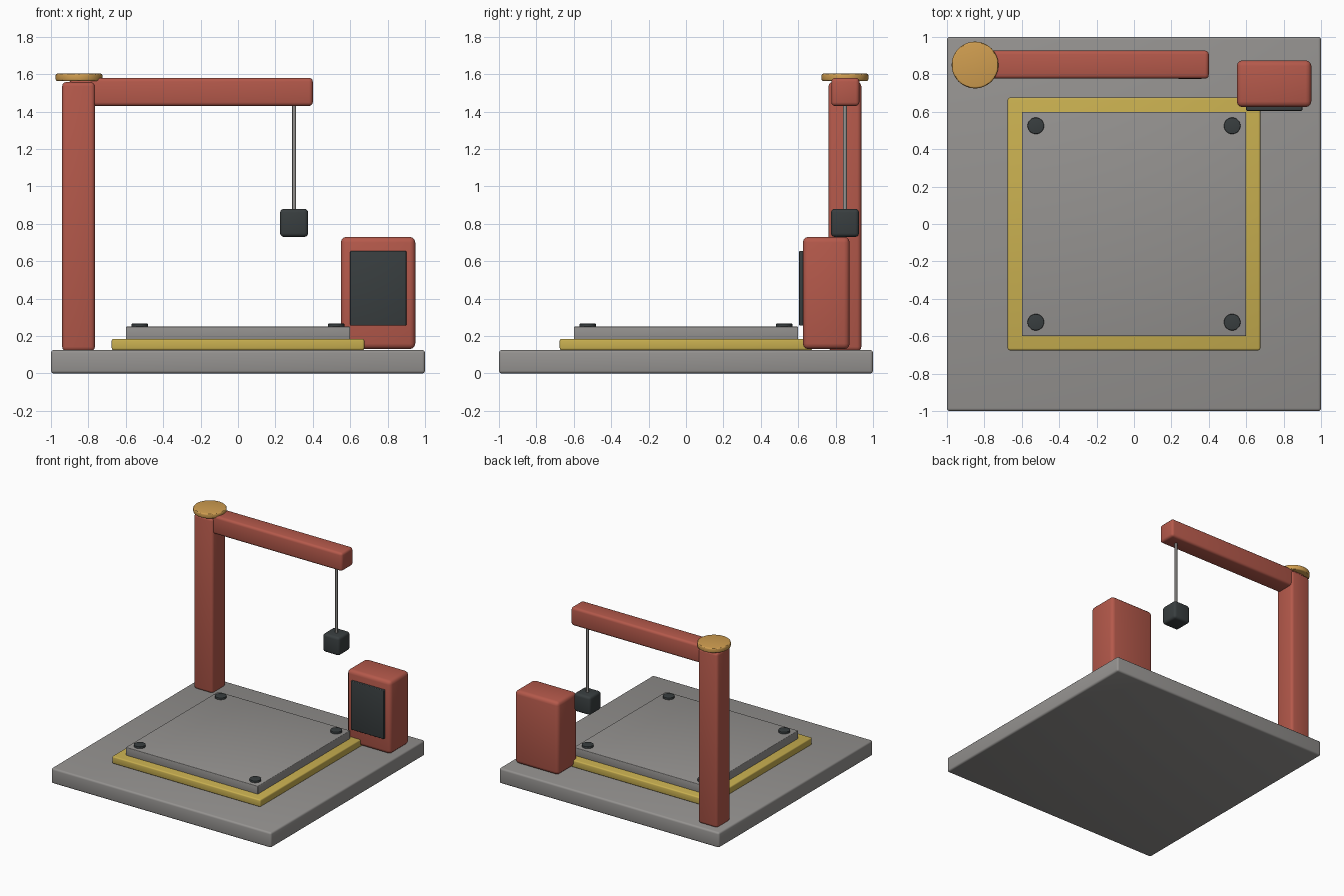
import bpy

cube = bpy.data.objects.get("Cube")
if cube:
    bpy.data.objects.remove(cube, do_unlink=True)


def material(name, rgb):
    m = bpy.data.materials.new(name)
    m.use_nodes = True
    m.diffuse_color = (*rgb, 1)
    m.node_tree.nodes["Principled BSDF"].inputs["Base Color"].default_value = (*rgb, 1)
    return m


grey = material("concrete_grey", (0.30, 0.29, 0.28))
red = material("brick_red", (0.46, 0.10, 0.07))
yellow = material("warning_yellow", (0.58, 0.43, 0.08))
amber = material("amber", (0.63, 0.34, 0.08))
dark = material("charcoal", (0.04, 0.048, 0.05))


def finish(name, mat, bevel):
    """Name, colour and softly round the active object."""
    ob = bpy.context.object
    ob.name = name
    ob.data.materials.append(mat)
    if bevel:
        mod = ob.modifiers.new("rounded_edges", 'BEVEL')
        mod.width = bevel
        mod.segments = 3
        mod.limit_method = 'ANGLE'
        bpy.ops.object.modifier_apply(modifier=mod.name)
    bpy.ops.object.shade_smooth_by_angle()
    return ob


def box(name, x, y, z, mat, bevel):
    """Box from its (low, high) extent along each axis."""
    spans = (x, y, z)
    bpy.ops.mesh.primitive_cube_add(size=1, location=[(a + b) / 2 for a, b in spans])
    bpy.context.object.scale = [b - a for a, b in spans]
    bpy.ops.object.transform_apply(location=False, rotation=False, scale=True)
    return finish(name, mat, bevel)


def disc(name, x, y, z, radius, mat, bevel=0, sides=32):
    """Upright cylinder between two heights."""
    bpy.ops.mesh.primitive_cylinder_add(vertices=sides, radius=radius, depth=z[1] - z[0],
                                        location=(x, y, (z[0] + z[1]) / 2))
    return finish(name, mat, bevel)


# Base and stepped platform
box("base_slab", (-1, 1), (-1, 1), (0, 0.125), grey, 0.015)
box("platform_border", (-0.675, 0.675), (-0.675, 0.675), (0.125, 0.185), yellow, 0.01)
box("platform_plate", (-0.6, 0.6), (-0.6, 0.6), (0.18, 0.25), grey, 0.005)

# Bolts at the platform corners
for side, sx in (("right", -1), ("left", 1)):
    for end, sy in (("front", -1), ("back", 1)):
        disc(f"bolt_{end}_{side}", sx * 0.525, sy * 0.525, (0.24, 0.266), 0.044, dark, 0.004)

# Crane: post, arm, cap, cable and weight
box("crane_post", (-0.94, -0.765), (0.762, 0.937), (0.12, 1.558), red, 0.022)
box("crane_arm", (-0.9, 0.4), (0.777, 0.927), (1.43, 1.58), red, 0.02)
disc("post_cap", -0.85, 0.85, (1.563, 1.603), 0.125, amber, 0.01, 48)
disc("crane_cable", 0.3, 0.85, (0.86, 1.45), 0.01, grey, 0, 16)
box("hanging_weight", (0.225, 0.375), (0.775, 0.925), (0.73, 0.88), dark, 0.02)

# Control cabinet with its screen
box("control_cabinet", (0.55, 0.948), (0.625, 0.875), (0.13, 0.73), red, 0.03)
box("cabinet_screen", (0.6, 0.9), (0.605, 0.635), (0.255, 0.655), dark, 0.006)
